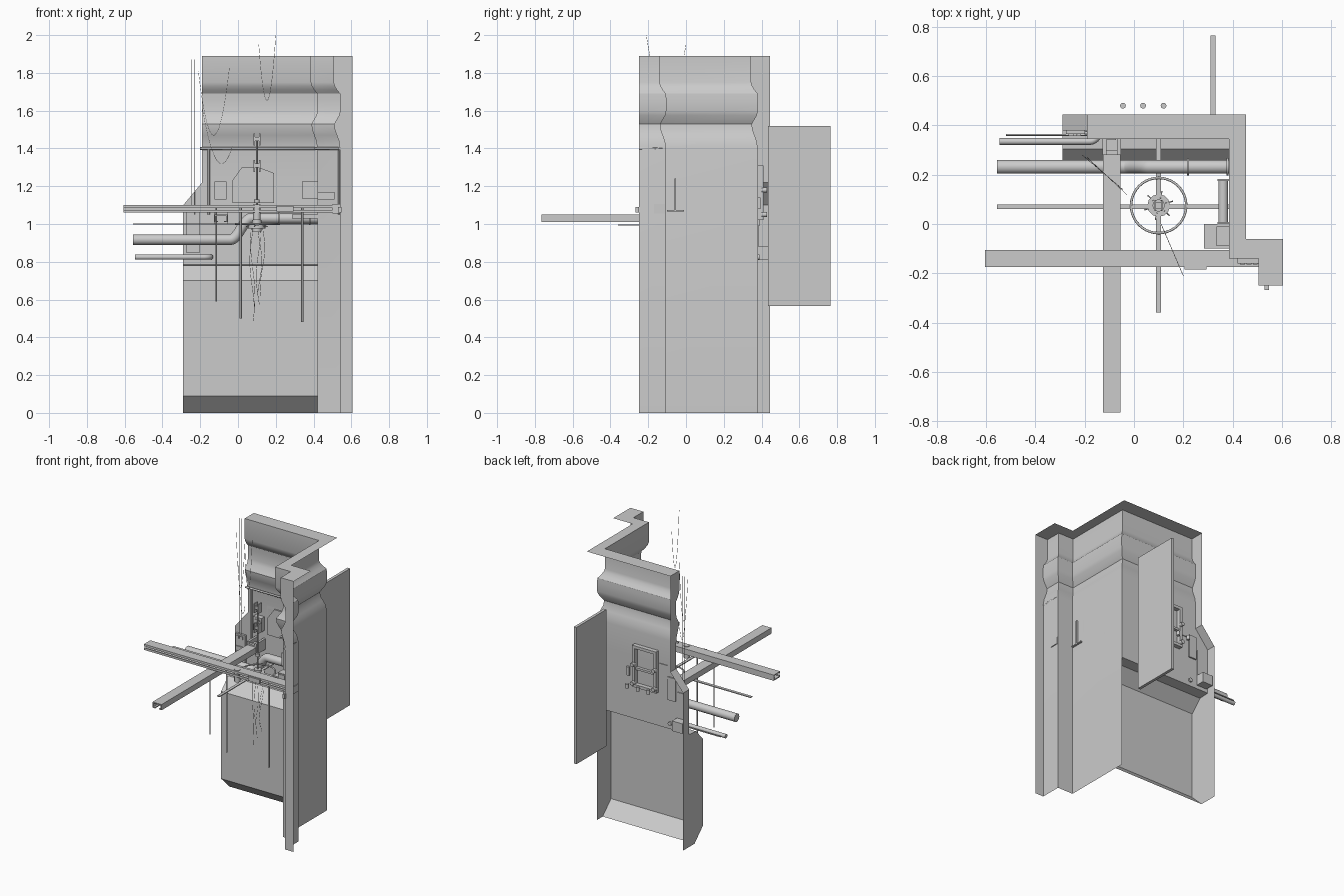
import bpy, bmesh, math
from mathutils import Vector


def mesh_obj(name, verts, faces, smooth=None):
    me = bpy.data.meshes.new(name)
    me.from_pydata(verts, [], faces)
    ob = bpy.data.objects.new(name, me)
    bpy.context.collection.objects.link(ob)
    if smooth:
        bpy.ops.object.select_all(action='DESELECT')
        ob.select_set(True)
        bpy.context.view_layer.objects.active = ob
        bpy.ops.object.shade_smooth_by_angle(angle=math.radians(smooth))
    return ob


def strip(name, rows, smooth=None):
    """Skin a grid of points, row by row."""
    n = len(rows[0])
    faces = [(i*n+j, i*n+j+1, (i+1)*n+j+1, (i+1)*n+j)
             for i in range(len(rows)-1) for j in range(n-1)]
    return mesh_obj(name, [p for r in rows for p in r], faces, smooth)


def boxes(name, spans):
    """Boxes given as (x0, x1, y0, y1, z0, z1), joined in one object."""
    verts, faces = [], []
    for x0, x1, y0, y1, z0, z1 in spans:
        b = len(verts)
        verts += [(x, y, z) for x in (x0, x1) for y in (y0, y1) for z in (z0, z1)]
        faces += [tuple(b+i for i in f) for f in ((0, 1, 3, 2), (4, 6, 7, 5), (0, 4, 5, 1),
                                                  (2, 3, 7, 6), (0, 2, 6, 4), (1, 5, 7, 3))]
    return mesh_obj(name, verts, faces)


def tube(name, pts, r, res=4, cyclic=False):
    cu = bpy.data.curves.new(name, 'CURVE')
    cu.dimensions = '3D'
    cu.bevel_depth, cu.bevel_resolution, cu.use_fill_caps = r, res, True
    sp = cu.splines.new('POLY')
    sp.points.add(len(pts)-1)
    for p, c in zip(sp.points, pts):
        p.co = (*c, 1)
    sp.use_cyclic_u = cyclic
    ob = bpy.data.objects.new(name, cu)
    bpy.context.collection.objects.link(ob)
    return ob


def sag(a, b, drop, n=24):
    """Hanging wire points between two ends."""
    a, b = Vector(a), Vector(b)
    return [a.lerp(b, i/n) - Vector((0, 0, drop*4*(i/n)*(1-i/n))) for i in range(n+1)]


# cornice profile: height and how far the face sits back
cornice = [(1.89, 0), (1.75, 0), (1.73, .006), (1.71, .018), (1.69, .034), (1.66, .036), (1.60, .036),
           (1.575, .03), (1.53, .004), (1.50, .007), (1.47, .018), (1.44, .029), (1.40, .035)]

# right wall and pillar, swept along the plan
plan = [(.385, .345, 1, 1), (.385, -.14, 1, 1), (.505, -.14, 1, 1), (.505, -.25, 1, 0), (.605, -.25, 0, 0)]
strip("right_wall", [[(x+o*a, y+o*b, z) for x, y, a, b in plan] for z, o in cornice+[(0, .035)]], 30)

# back wall with ledge, forward lower panel, kick plate and closed left end
back = [(z, .345+o, -.19, .385+o) for z, o in cornice]
back += [(1.22, .38, -.19, .42), (1.10, .38, -.29, .42), (.785, .38, -.29, .42), (.78, .305, -.29, .42),
         (.70, .228, -.29, .42), (.09, .228, -.29, .42), (0, .32, -.29, .42)]
strip("back_wall", [[(l, y, z), (r, y, z)] for z, y, l, r in back], 30)
strip("wall_end", [[(l, .445, z), (l, y, z)] for z, y, l, r in back])

# flat cap on top
cap = [(-.19, .345), (.385, .345), (.385, -.14), (.505, -.14), (.505, -.25), (.605, -.25),
       (.605, -.06), (.455, -.06), (.455, .445), (-.19, .445)]
mesh_obj("top_cap", [(x, y, 1.89) for x, y in cap], [tuple(range(10))])

# rail under the cornice
tube("cornice_rail", [(-.20, .37, 1.40), (.41, .37, 1.40), (.41, -.115, 1.40),
                      (.535, -.115, 1.40), (.535, -.25, 1.40)], .007, 2)

# large loose panel behind
boxes("rear_panel", [(.311, .331, .435, .765, .565, 1.52)])

# channel beams
t = .007
boxes("long_beam", [(-.605, .51, -.175, -.105, 1.10-t, 1.10), (-.605, .51, -.175, -.105, 1.06, 1.06+t),
                    (-.605, .51, -.105-t, -.105, 1.06+t, 1.10-t),
                    (-.605, .51, -.175, -.17, 1.085, 1.093), (-.605, .51, -.175, -.17, 1.067, 1.075)])
boxes("cross_beam", [(-.125, -.055, -.765, .35, 1.05-t, 1.05), (-.125, -.125+t, -.765, .35, 1.01, 1.05-t),
                     (-.055-t, -.055, -.765, .35, 1.01, 1.05-t), (-.118, -.105, -.765, .35, 1.01, 1.01+t),
                     (-.075, -.062, -.765, .35, 1.01, 1.01+t)])
boxes("beam_bracket", [(-.128, -.112, .28, .38, 1.0, 1.075), (-.068, -.052, .28, .38, 1.0, 1.075),
                       (-.128, -.052, .28, .30, 1.0, 1.06)])
boxes("flat_bars", [(-.555, .42, .06, .08, .997, 1.003), (.09, .11, -.36, .38, .991, .997)])
boxes("beam_end_plate", [(.50, .545, -.17, -.11, 1.055, 1.105)])

# large bent pipe with flanges
s = [(-.04+.11*i/12, .232, .917+.113*(1-math.cos(math.pi*i/12))/2) for i in range(13)]
tube("large_pipe", [(-.555, .232, .917)] + s + [(.42, .232, 1.03)], .028, 6)
for i, x in enumerate((.215, .375)):
    tube(f"pipe_flange_{i}", [(x, .232, 1.03), (x+.008, .232, 1.03)], .036, 6)

# small pipe turning into the wall
s = [(-.18+.035*math.sin(a), .37-.035*math.cos(a), .825) for a in [i*math.pi/12 for i in range(7)]]
tube("small_pipe", [(-.545, .335, .825)] + s + [(-.145, .39, .825)], .014)
tube("thin_rod", [(-.52, .362, .825), (-.19, .362, .825)], .004, 2)

# rods hanging from the long beam
for i, (x, z, r) in enumerate(((-.115, .59, .004), (.015, .50, .006), (.34, .48, .006))):
    tube(f"hanging_rod_{i}", [(x, -.145, 1.09), (x, -.145, z)], r, 2)
tube("beam_pin", [(.10, -.15, 1.02), (.10, -.15, 1.104)], .02)

# wheel with hub, claws and tall jointed stem
c = (.10, .075)
ring = [(c[0]+.112*math.cos(a), c[1]+.112*math.sin(a), 1.0) for a in [i*math.tau/40 for i in range(40)]]
tube("wheel_rim", ring, .005, 3, True)
for i in range(6):
    a = i*math.tau/6+.3
    tube(f"hub_claw_{i}", [(c[0]+.03*math.cos(a), c[1]+.03*math.sin(a), 1.0),
                           (c[0]+.06*math.cos(a), c[1]+.06*math.sin(a), .985)], .0025, 1)
for i, (z0, z1, r) in enumerate(((.975, 1.0, .046), (.96, 1.02, .025), (1.0, 1.44, .005),
                                 (1.11, 1.13, .014))):
    tube(f"wheel_stem_{i}", [(*c, z0), (*c, z1)], r)
for i, z in enumerate((1.31, 1.45)):
    boxes(f"stem_joint_{i}", [(.082, .09, .055, .095, z-.035, z+.03), (.11, .118, .055, .095, z-.035, z+.03),
                              (.09, .11, .06, .09, z-.01, z+.01)])

# wires below the wheel
for i in range(5):
    a = i*1.3
    x, y = c[0]+.03*math.cos(a), c[1]+.03*math.sin(a)
    tube(f"loose_wire_{i}", [(x+.012*math.sin(j*.6+a), y+.01*math.cos(j*.5), .98-j*(.04+.005*(i % 4)))
                             for j in range(10)], .001, 0)

# wires hanging from above
tube("swag_wire_0", sag((-.21, .28, 1.81), (-.045, .14, 1.83), .35), .001, 0)
tube("swag_wire_1", sag((-.19, .27, 1.62), (-.03, .12, 1.41), .18), .001, 0)
tube("swag_wire_2", sag((.11, 0, 1.95), (.20, -.21, 1.999), .32), .001, 0)
for i, x in enumerate((-.245, -.23)):
    tube(f"riser_wire_{i}", [(x, .365, 1.04), (x, .365, 1.87)], .0015, 1)
tube("wall_conduit_0", [(-.155, .37, 1.05), (-.155, .37, 1.40)], .006, 2)
tube("wall_conduit_1", [(.535, -.115, 1.05), (.535, -.115, 1.39)], .005, 2)

# switch boxes on the back wall, with slots
boxes("switch_box", [(-.125, -.06, .345, .385, 1.13, 1.225)]
      + [(-.112, -.073, .34, .345, 1.145+i*.026, 1.158+i*.026) for i in range(3)])
boxes("end_socket_box", [(-.275, -.20, .365, .385, .85, 1.06)]
      + [(-.265, -.215, .358, .365, z, z+.012) for z in (.93, .965)]
      + [(x, x+.02, .358, .365, 1.03, 1.05) for x in (-.265, -.235)])

# cut-corner wall plate
plate = [(-.03, 1.11), (.19, 1.11), (.19, 1.27), (.11, 1.30), (.02, 1.30), (-.03, 1.23)]
mesh_obj("wall_plate", [(x, y, z) for y in (.37, .38) for x, z in plate],
         [tuple(range(6))] + [(i, (i+1) % 6, (i+1) % 6+6, i+6) for i in range(6)])

# fixtures on the right wall
boxes("right_wall_box", [(.285, .42, -.10, 0, 1.03, 1.05), (.335, .42, -.09, -.01, 1.05, 1.10)])
tube("right_wall_canister", [(.362, .005, 1.18), (.362, .18, 1.18)], .02)
boxes("canister_brackets", [(.338, .42, y, y+.008, 1.135, 1.225) for y in (0, .175)])
boxes("pillar_socket", [(.42, .51, -.16, -.105, 1.13, 1.17)]
      + [(.43+i*.026, .45+i*.026, -.165, -.16, 1.137, 1.163) for i in range(3)])
boxes("beam_clip", [(.205, .295, -.185, -.175, 1.065, 1.095)])
boxes("pillar_knob", [(.53, .548, -.268, -.25, 1.06, 1.09)])
boxes("outer_latch", [(.42, .432, -.062, -.052, 1.07, 1.24), (.42, .432, -.10, -.01, 1.066, 1.073)])

# frame, knobs and small boxes on the rear of the back wall
boxes("rear_frame", [(-.055, -.035, .38, .41, 1.02, 1.31), (.11, .13, .38, .41, 1.02, 1.31),
                     (-.035, .11, .38, .41, 1.29, 1.31), (-.035, .11, .38, .41, 1.02, 1.04),
                     (-.035, .11, .38, .40, 1.14, 1.155)])
for i, (x, z) in enumerate(((-.045, 1.18), (.12, 1.18), (-.045, 1.05), (.12, 1.05))):
    tube(f"frame_knob_{i}", [(x, .40, z), (x, .43, z)], .014, 2)
boxes("rear_switch", [(.165, .185, .38, .395, 1.08, 1.14)])
boxes("rear_plate", [(-.19, -.13, .38, .39, .99, 1.15)])
boxes("rear_box", [(-.28, -.20, .38, .44, .81, .88)])
for i, x in enumerate((-.045, .037, .12)):
    tube(f"rear_stud_{i}", [(x, .48, 1.04), (x, .48, 1.07)], .012, 3)
